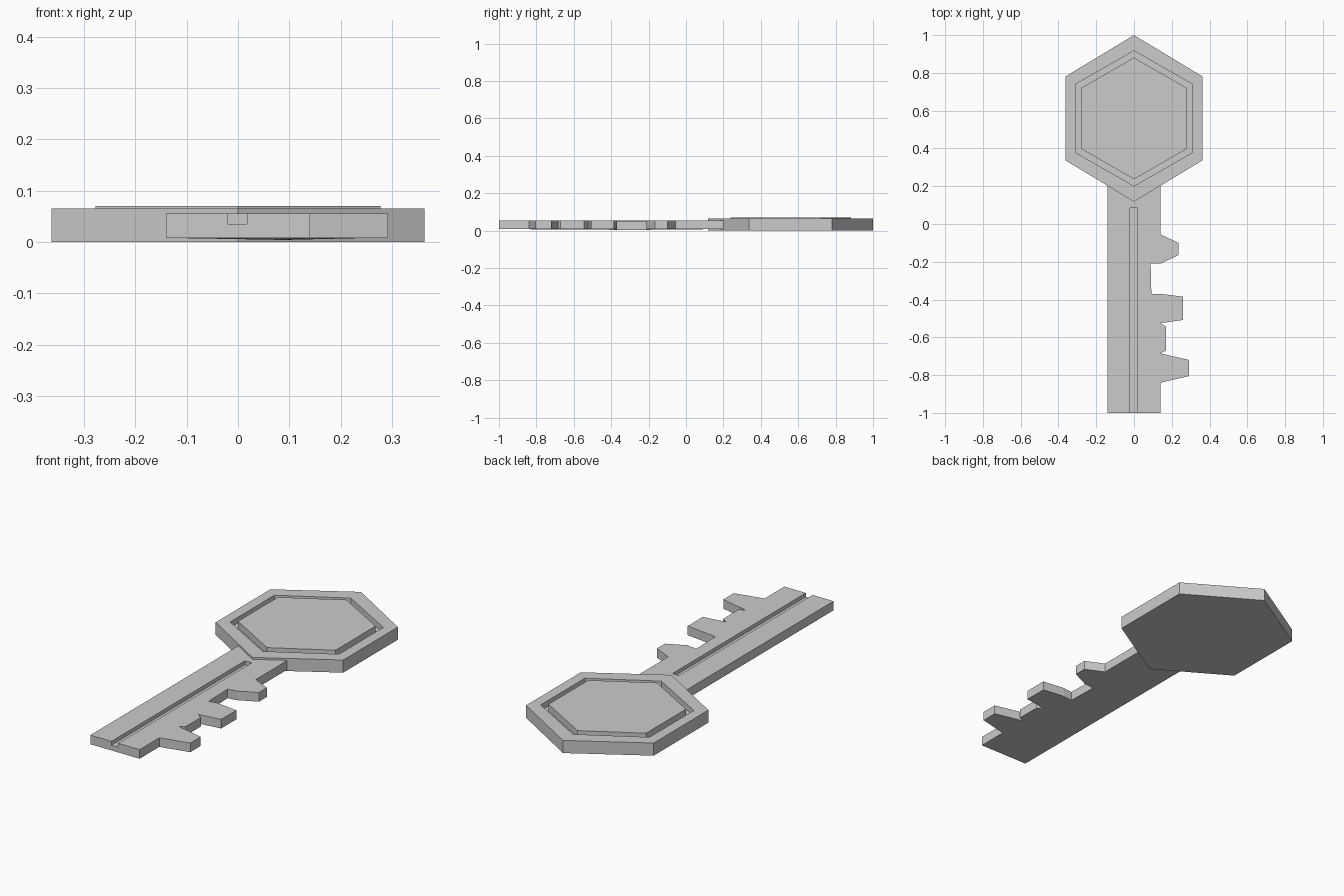
import bpy, bmesh

if "Cube" in bpy.data.objects:
    bpy.data.objects.remove(bpy.data.objects["Cube"])

metal = bpy.data.materials.new("grey metal")
metal.diffuse_color = (0.6, 0.6, 0.6, 1)
metal.use_nodes = True
metal.node_tree.nodes["Principled BSDF"].inputs["Base Color"].default_value = metal.diffuse_color


def make_object(name, bm):
    bmesh.ops.recalc_face_normals(bm, faces=bm.faces)
    mesh = bpy.data.meshes.new(name)
    bm.to_mesh(mesh)
    bm.free()
    mesh.materials.append(metal)
    obj = bpy.data.objects.new(name, mesh)
    bpy.context.collection.objects.link(obj)
    return obj


def stacked_rings(name, rings):
    """Closed solid through a list of matching rings, capped at both ends."""
    bm = bmesh.new()
    loops = [[bm.verts.new(p) for p in ring] for ring in rings]
    n = len(loops[0])
    for a, b in zip(loops, loops[1:]):
        for i in range(n):
            j = (i + 1) % n
            bm.faces.new((a[i], a[j], b[j], b[i]))
    bm.faces.new(loops[0][::-1])
    bm.faces.new(loops[-1])
    return make_object(name, bm)


def prism(name, outline, z0, z1):
    return stacked_rings(name, [[(x, y, z) for x, y in outline] for z in (z0, z1)])


def hexagon(half_width, tip, shoulder, z, cy=0.559):
    pts = [(0, tip), (-half_width, shoulder), (-half_width, -shoulder),
           (0, -tip), (half_width, -shoulder), (half_width, shoulder)]
    return [(x, cy + y, z) for x, y in pts]


# Hexagonal head: outer wall, rim, sunken groove, slightly raised centre plate
outer, groove_out, groove_in = (0.363, 0.441, 0.222), (0.31, 0.358, 0.18), (0.278, 0.322, 0.162)
stacked_rings("key_head", [
    hexagon(*outer, 0.0), hexagon(*outer, 0.065),
    hexagon(*groove_out, 0.065), hexagon(*groove_out, 0.035),
    hexagon(*groove_in, 0.035), hexagon(*groove_in, 0.07)])

# Blade with teeth along its right edge
teeth = [(0.14, -0.055), (0.235, -0.1), (0.235, -0.165), (0.14, -0.21),
         (0.088, -0.21), (0.092, -0.37), (0.14, -0.37), (0.26, -0.385),
         (0.26, -0.508), (0.14, -0.525), (0.17, -0.545), (0.17, -0.67),
         (0.14, -0.685), (0.292, -0.72), (0.292, -0.805), (0.14, -0.84)]
blade = prism("key_blade", [(-0.14, -1), (-0.14, 0.2), (0.14, 0.2)] + teeth + [(0.14, -1)],
              0.008, 0.055)

# Long channel cut into the top of the blade
cutter = prism("channel_cutter",
               [(-0.02, -1.1), (0.018, -1.1), (0.018, 0.085), (-0.02, 0.085)], 0.035, 0.1)
cutter.hide_render = True
cut = blade.modifiers.new("channel", 'BOOLEAN')
cut.operation = 'DIFFERENCE'
cut.solver = 'EXACT'
cut.object = cutter
bpy.context.view_layer.objects.active = blade
bpy.ops.object.modifier_apply(modifier="channel")
bpy.data.objects.remove(cutter)

# The deep notch edge dips slightly
for v in blade.data.vertices:
    if 0.08 < v.co.x < 0.1:
        v.co.z -= 0.004
